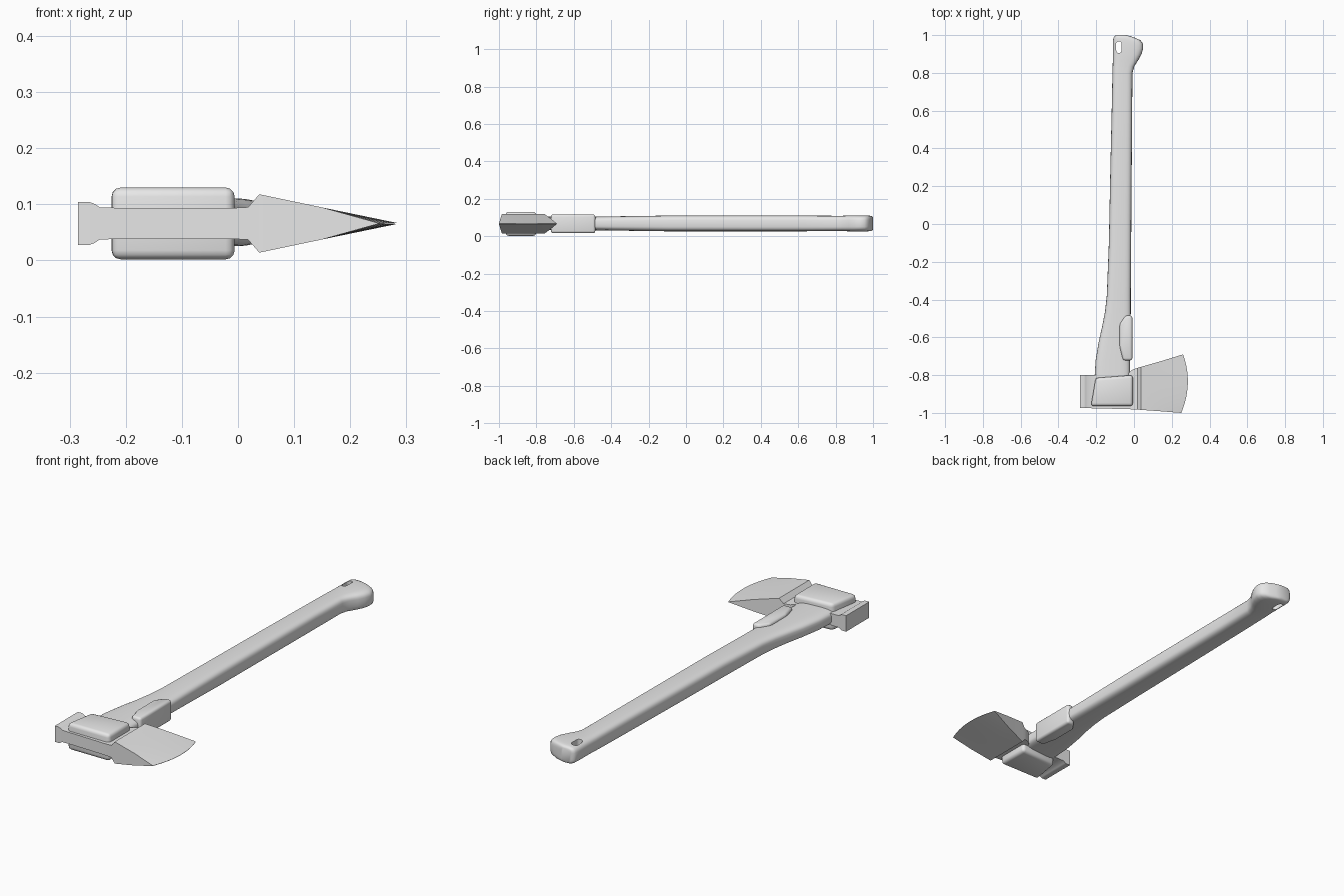
import bpy, bmesh, math

if "Cube" in bpy.data.objects:
    bpy.data.objects.remove(bpy.data.objects["Cube"], do_unlink=True)

MID = 0.066  # height of the mirror plane of the whole tool

grey = bpy.data.materials.new("light_grey")
grey.use_nodes = True
colour = (0.8, 0.8, 0.8, 1)
grey.diffuse_color = colour
grey.node_tree.nodes["Principled BSDF"].inputs["Base Color"].default_value = colour


def finish(name, bm, angle=35):
    bmesh.ops.recalc_face_normals(bm, faces=bm.faces)
    mesh = bpy.data.meshes.new(name)
    bm.to_mesh(mesh)
    bm.free()
    obj = bpy.data.objects.new(name, mesh)
    bpy.context.collection.objects.link(obj)
    mesh.materials.append(grey)
    bpy.ops.object.select_all(action="DESELECT")
    obj.select_set(True)
    bpy.context.view_layer.objects.active = obj
    bpy.ops.object.shade_smooth_by_angle(angle=math.radians(angle))
    return obj


def apply(obj, kind, **settings):
    mod = obj.modifiers.new(kind.title(), kind)
    for key, value in settings.items():
        setattr(mod, key, value)
    bpy.context.view_layer.objects.active = obj
    bpy.ops.object.modifier_apply(modifier=mod.name)


def loft(name, rings, angle=35):
    bm = bmesh.new()
    loops = [[bm.verts.new(p) for p in ring] for ring in rings]
    n = len(loops[0])
    for a, b in zip(loops, loops[1:]):
        for i in range(n):
            j = (i + 1) % n
            bm.faces.new((a[i], a[j], b[j], b[i]))
    bm.faces.new(loops[0])
    bm.faces.new(loops[-1])
    return finish(name, bm, angle)


def slab(name, outline, half, bevel, segments=3):
    bm = bmesh.new()
    base = bm.faces.new([bm.verts.new((x, y, MID - half)) for x, y in outline])
    new = bmesh.ops.extrude_face_region(bm, geom=[base])["geom"]
    bmesh.ops.translate(bm, vec=(0, 0, 2 * half),
                        verts=[v for v in new if isinstance(v, bmesh.types.BMVert)])
    bmesh.ops.bevel(bm, geom=bm.edges[:], offset=bevel, segments=segments,
                    profile=0.5, affect="EDGES", clamp_overlap=True)
    return finish(name, bm)


def power(v, e):
    return math.copysign(abs(v) ** e, v)


# Handle: squarish rounded sections (y, left edge, right edge, half thickness)
stations = [
    (-0.90, -0.21, -0.02, 0.036), (-0.80, -0.208, -0.022, 0.036),
    (-0.72, -0.203, -0.022, 0.036), (-0.62, -0.186, -0.02, 0.036),
    (-0.54, -0.168, -0.018, 0.036), (-0.46, -0.153, -0.017, 0.037),
    (-0.38, -0.144, -0.017, 0.038), (-0.10, -0.133, -0.015, 0.042),
    (0.30, -0.125, -0.012, 0.042), (0.60, -0.118, -0.01, 0.042),
    (0.80, -0.114, -0.008, 0.041), (0.835, -0.113, 0.002, 0.041),
    (0.87, -0.112, 0.024, 0.042), (0.90, -0.112, 0.04, 0.043),
    (0.93, -0.112, 0.049, 0.043), (0.955, -0.112, 0.047, 0.043),
    (0.972, -0.111, 0.035, 0.042), (0.985, -0.109, 0.008, 0.041),
    (0.995, -0.104, -0.022, 0.038), (1.0, -0.092, -0.04, 0.032),
]
SIDES = 32
rings = []
for y, x0, x1, h in stations:
    ring = []
    for k in range(SIDES):
        a = math.tau * k / SIDES
        ring.append(((x0 + x1) / 2 + (x1 - x0) / 2 * power(math.cos(a), 0.55),
                     y, MID + 0.002 + h * power(math.sin(a), 0.55)))
    rings.append(ring)
handle = loft("handle", rings, 50)

# Slotted hanging hole through the end of the handle
cutter_bm = bmesh.new()
slot = []
for k in range(16):
    a = math.tau * k / 16
    shift = 0.016 if math.sin(a) >= 0 else -0.016
    slot.append((-0.08 + 0.015 * math.cos(a), 0.936 + shift + 0.015 * math.sin(a)))
cap = cutter_bm.faces.new([cutter_bm.verts.new((x, y, -0.1)) for x, y in slot])
top = bmesh.ops.extrude_face_region(cutter_bm, geom=[cap])["geom"]
bmesh.ops.translate(cutter_bm, vec=(0, 0, 0.4),
                    verts=[v for v in top if isinstance(v, bmesh.types.BMVert)])
cutter = finish("hole_cutter", cutter_bm)
cutter.hide_render = True
apply(handle, "BOOLEAN", operation="DIFFERENCE", solver="EXACT", object=cutter)
bpy.data.objects.remove(cutter, do_unlink=True)

# Axe head: poll, neck and blade (x, front edge, back edge, half thickness)
head_stations = [
    (-0.285, -0.974, -0.80, 0.038), (-0.264, -0.975, -0.80, 0.038),
    (-0.256, -0.975, -0.80, 0.035), (-0.246, -0.975, -0.80, 0.0285),
    (-0.20, -0.976, -0.80, 0.0275), (-0.04, -0.98, -0.80, 0.0275),
    (-0.01, -0.981, -0.772, 0.0275), (0.018, -0.982, -0.762, 0.029),
    (0.038, -0.984, -0.756, 0.052), (0.15, -0.992, -0.724, 0.0285),
]
STEPS = 14
spread = [i / STEPS for i in range(STEPS + 1)]


def head_ring(x_at, y0, y1, half):
    upper = [(x_at(t), y0 + (y1 - y0) * t, MID + half) for t in spread]
    return upper + [(x, y, 2 * MID - z) for x, y, z in reversed(upper)]


rings = [head_ring(lambda t, x=x: x, y0, y1, h) for x, y0, y1, h in head_stations]
rings.append(head_ring(lambda t: 0.25 + 0.01 * t + 0.12 * t * (1 - t),
                       -1.0, -0.69, 0.0006))
loft("axe_head", rings, 35)

# Raised cheek block around the eye, above and below the head
slab("eye_block", [(-0.228, -0.964), (-0.006, -0.964),
                   (-0.006, -0.80), (-0.203, -0.815)], 0.064, 0.016)

# Guard wrapped over the blade side of the handle, just behind the head
slab("handle_guard", [(-0.058, -0.722), (-0.009, -0.722), (-0.009, -0.485),
                      (-0.045, -0.485), (-0.076, -0.53), (-0.076, -0.65)],
     0.05, 0.012)
